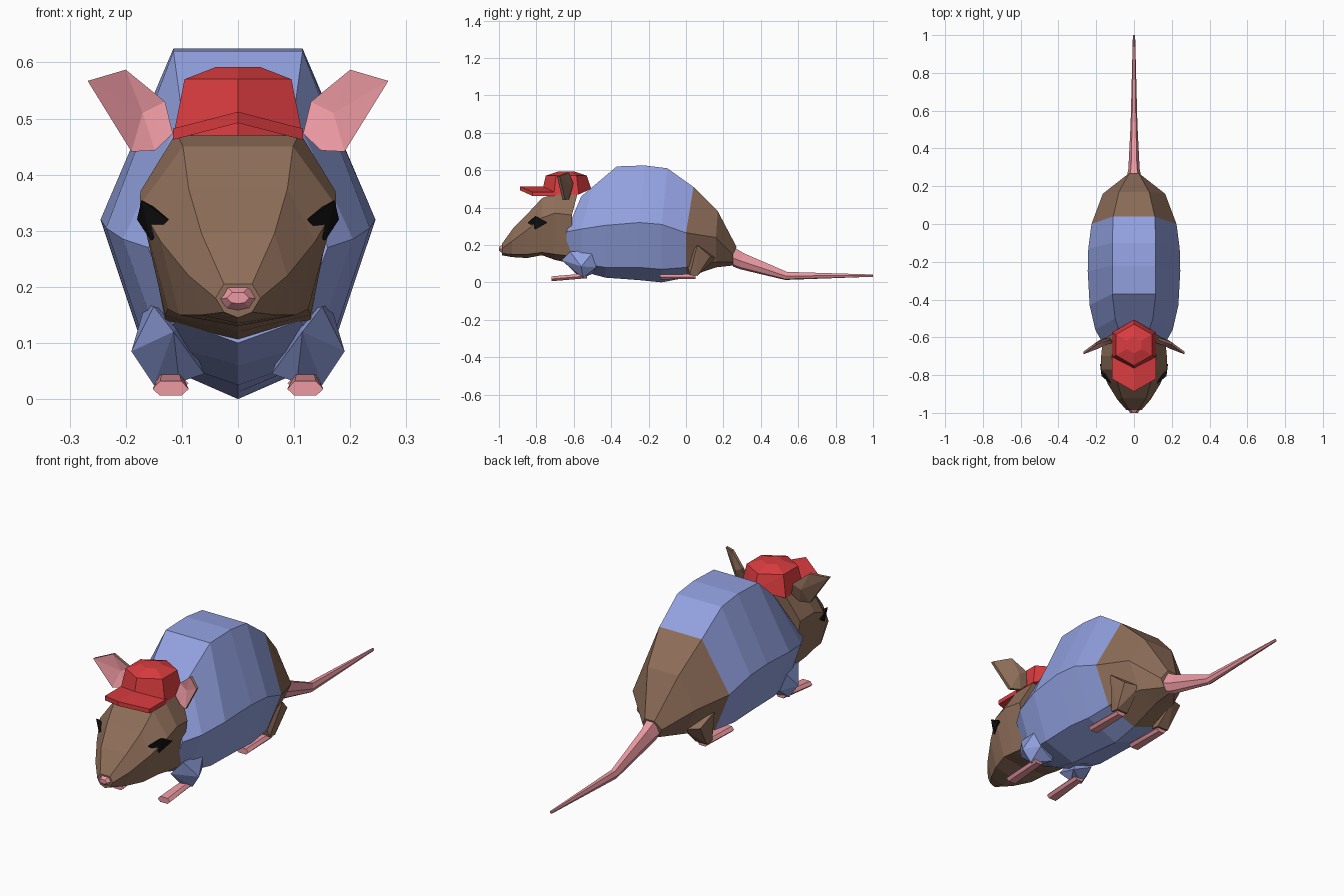
import bpy, bmesh, math

if "Cube" in bpy.data.objects:
    bpy.data.objects.remove(bpy.data.objects["Cube"])


def material(name, r, g, b):
    m = bpy.data.materials.new(name)
    m.diffuse_color = (r, g, b, 1)
    m.use_nodes = True
    m.node_tree.nodes["Principled BSDF"].inputs["Base Color"].default_value = m.diffuse_color
    return m


BLUE = material("blue_cloth", .29, .36, .75)
BROWN = material("brown_fur", .27, .155, .10)
PINK = material("pink_skin", .84, .32, .36)
RED = material("red_cloth", .70, .045, .05)
BLACK = material("black", .005, .005, .005)


def finish(name, bm, mats, mirror=False):
    bmesh.ops.recalc_face_normals(bm, faces=bm.faces[:])
    me = bpy.data.meshes.new(name)
    bm.to_mesh(me)
    bm.free()
    for m in mats:
        me.materials.append(m)
    ob = bpy.data.objects.new(name, me)
    bpy.context.collection.objects.link(ob)
    if mirror:
        mod = ob.modifiers.new("mirror", 'MIRROR')
        mod.use_mirror_merge = False
    return ob


def loft(name, rows, mat):
    """Seven-sided rings: top (y, z, w), side (y, z, w), low (z, w), keel z."""
    bm = bmesh.new()
    rings = []
    for yt, zt, wt, y, zm, wm, zl, wl, zb in rows:
        half = [(wt, yt, zt), (wm, y, zm), (wl, y, zl)]
        pts = half + [(0, y, zb)] + [(-a, b, c) for a, b, c in reversed(half)]
        rings.append([bm.verts.new(p) for p in pts])
    for a, b in zip(rings, rings[1:]):
        for i in range(7):
            j = (i + 1) % 7
            bm.faces.new((a[i], a[j], b[j], b[i]))
    bm.faces.new(rings[0])
    bm.faces.new(rings[-1])
    return finish(name, bm, [mat])


def hull(name, pts, mat, mirror=True):
    bm = bmesh.new()
    verts = [bm.verts.new(p) for p in pts]
    res = bmesh.ops.convex_hull(bm, input=verts)
    inside = [v for v in res["geom_interior"] if isinstance(v, bmesh.types.BMVert)]
    bmesh.ops.delete(bm, geom=inside, context='VERTS')
    bmesh.ops.dissolve_limit(bm, angle_limit=math.radians(2),
                             verts=bm.verts[:], edges=bm.edges[:])
    return finish(name, bm, [mat], mirror)


# Body: shirt over the front rings, bare fur on the rump
body = [
    (-.56, .46, .08, -.64, .27, .16, .14, .11, .10),
    (-.50, .51, .10, -.56, .285, .205, .10, .14, .06),
    (-.37, .62, .115, -.43, .305, .235, .08, .16, .025),
    (-.22, .625, .115, -.25, .32, .245, .08, .165, .012),
    (-.10, .61, .115, -.13, .31, .242, .07, .16, 0),
    (.04, .51, .11, 0, .265, .225, .08, .15, .025),
    (.17, .38, .08, .16, .24, .165, .11, .10, .08),
    (.27, .19, .025, .25, .15, .05, .11, .03, .09),
]
loft("shirt", body[:6], BLUE)
loft("rump", body[5:], BROWN)

# Tail
loft("tail", [
    (.26, .185, .02, .25, .13, .038, .095, .02, .085),
    (.31, .155, .015, .29, .115, .03, .08, .015, .07),
    (.54, .056, .01, .53, .035, .018, .018, .01, .013),
    (1.0, .042, .003, 1.0, .036, .006, .03, .003, .03)], PINK)

# Head and nose
loft("head", [
    (-.58, .475, .11, -.61, .36, .165, .14, .13, .10),
    (-.70, .475, .11, -.70, .37, .174, .15, .13, .12),
    (-.77, .45, .098, -.77, .345, .175, .16, .125, .145),
    (-.84, .375, .088, -.85, .28, .137, .15, .105, .13),
    (-.92, .295, .065, -.93, .22, .088, .15, .065, .135),
    (-.985, .205, .025, -.985, .18, .04, .155, .025, .145)], BROWN)
loft("nose", [
    (-.965, .21, .028, -.965, .177, .046, .15, .03, .143),
    (-1.0, .19, .01, -1.0, .18, .02, .172, .012, .17)], PINK)

# Eyes
hull("eyes", [(.125, -.845, .32), (.172, -.805, .355), (.18, -.74, .32),
              (.155, -.805, .282), (.11, -.78, .32)], BLACK)

# Ears: pink dished front, brown back
outline = [(.116, -.63, .473), (.13, -.615, .53), (.20, -.64, .587),
           (.268, -.69, .567), (.19, -.66, .441), (.148, -.64, .443)]
bm = bmesh.new()
front = [bm.verts.new(p) for p in outline]
back = [bm.verts.new((x, y + .014, z)) for x, y, z in outline]
hub_f = bm.verts.new((.17, -.625, .51))
hub_b = bm.verts.new((.17, -.608, .51))
for i in range(6):
    j = (i + 1) % 6
    bm.faces.new((hub_f, front[i], front[j]))
    for f in (bm.faces.new((front[i], back[i], back[j], front[j])),
              bm.faces.new((hub_b, back[j], back[i]))):
        f.material_index = 1
finish("ears", bm, [PINK, BROWN], True)

# Cap: six-sided crown and peaked brim
crown = []
for r, z, lift in ((.133, .47, .03), (.11, .57, 0), (.045, .592, 0)):
    for k in range(6):
        a = math.radians(90 + 60 * k)
        crown.append((r * math.cos(a), -.64 + r * math.sin(a),
                      z + (lift if k == 0 else 0)))
hull("cap_crown", crown, RED, False)
brim = [(0, -.69, .512), (0, -.887, .512), (.116, -.82, .482), (.116, -.69, .482)]
hull("cap_brim", brim + [(x, y, z - .02) for x, y, z in brim], RED)

# Front legs: sleeves and paws
hull("sleeves", [(.165, -.49, .17), (.15, -.62, .165), (.115, -.665, .12),
                 (.19, -.56, .085), (.15, -.55, .025), (.105, -.57, .03),
                 (.06, -.50, .045), (.10, -.48, .15), (.15, -.48, .08)], BLUE)


def paw(name, y0, y1, z0, z1):
    pts = []
    for y, z, w in ((y0, z0, .032), (y1, z1, .025)):
        pts += [(.12 + s * w * k, y, z + h) for s in (-1, 1)
                for k, h in ((.6, 0), (1, .012), (.6, .026))]
    hull(name, pts, PINK)


paw("front_paws", -.72, -.53, .006, .022)
paw("rear_paws", -.14, .05, .016, .018)

# Rear thighs
hull("thighs", [(.19, .06, .20), (.15, .02, .04), (.09, .02, .04), (.15, .06, .035),
                (.09, .06, .035), (.10, .16, .13), (.165, .13, .14), (.13, 0, .12)], BROWN)
